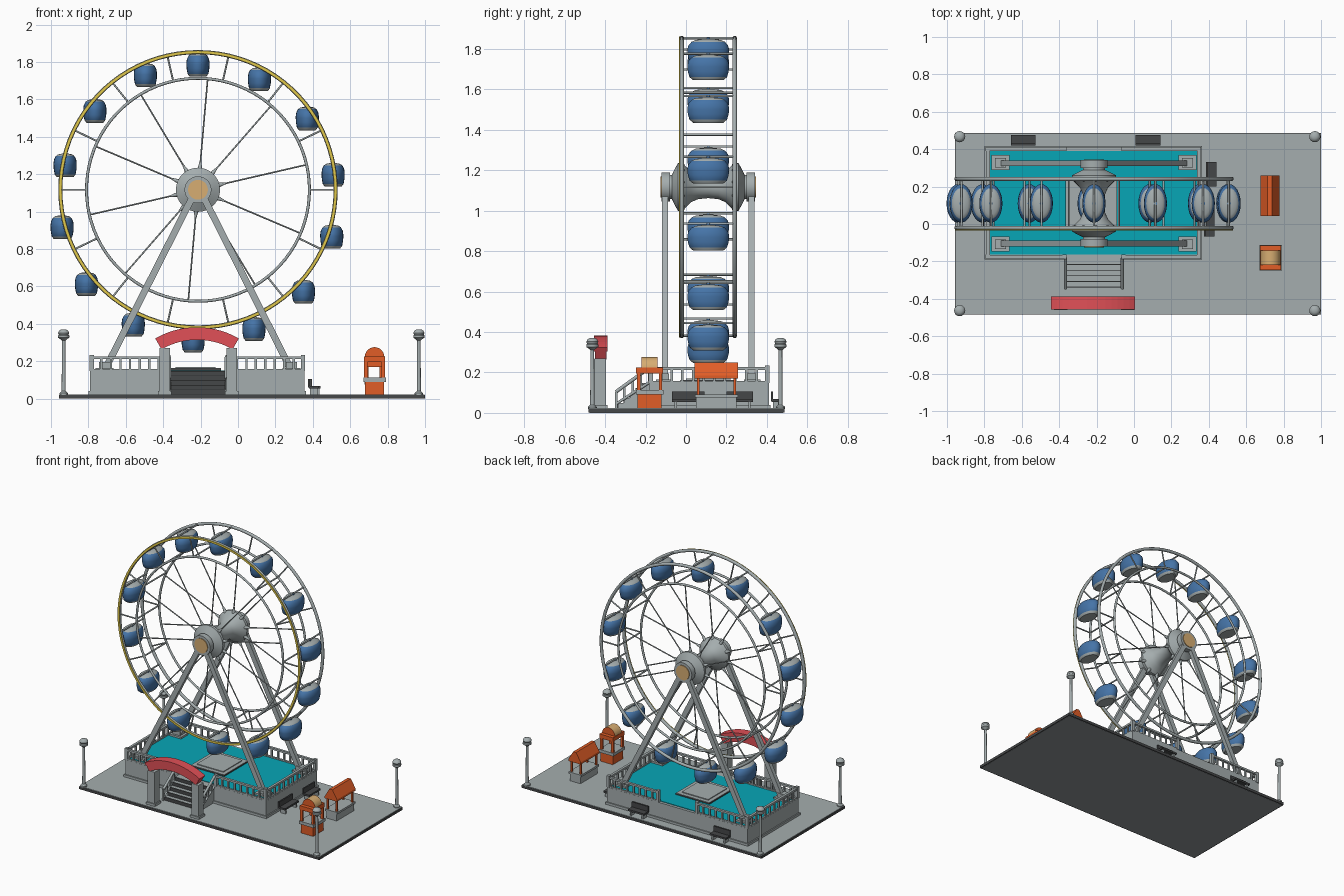
import bpy, bmesh, math
from mathutils import Vector, Matrix

if "Cube" in bpy.data.objects:
    bpy.data.objects.remove(bpy.data.objects["Cube"])

def mat(name, *c):
    m = bpy.data.materials.new(name)
    m.diffuse_color = (*c, 1)
    m.use_nodes = True
    m.node_tree.nodes["Principled BSDF"].inputs["Base Color"].default_value = m.diffuse_color
    return m

GRAY = mat("steel gray", .375, .42, .425)
UNDER = mat("underside gray", .27, .295, .305)
DARK = mat("dark gray", .06, .063, .065)
BLUE = mat("cabin blue", .06, .175, .39)
TEAL = mat("floor teal", .002, .38, .47)
RED = mat("arch red", .75, .08, .095)
ORANGE = mat("booth orange", .75, .11, .02)
TAN = mat("tan", .68, .42, .17)
YELLOW = mat("rim yellow", .75, .58, .07)

def finish(name, bm, *mats, smooth=False):
    bmesh.ops.recalc_face_normals(bm, faces=bm.faces)
    me = bpy.data.meshes.new(name)
    bm.to_mesh(me)
    bm.free()
    ob = bpy.data.objects.new(name, me)
    bpy.context.collection.objects.link(ob)
    for m in mats:
        me.materials.append(m)
    if smooth:
        bpy.ops.object.select_all(action='DESELECT')
        ob.select_set(True)
        bpy.context.view_layer.objects.active = ob
        bpy.ops.object.shade_smooth_by_angle(angle=math.radians(35))
    return ob

def box(bm, x0, x1, y0, y1, z0, z1):
    m = Matrix.Translation(((x0+x1)/2, (y0+y1)/2, (z0+z1)/2)) @ Matrix.Diagonal((x1-x0, y1-y0, z1-z0, 1))
    bmesh.ops.create_cube(bm, size=1, matrix=m)

def boxes(name, material, *items):
    bm = bmesh.new()
    for b in items:
        box(bm, *b)
    return finish(name, bm, material)

def rod(bm, a, b, r, r2=None, n=12):
    a, b = Vector(a), Vector(b)
    m = Matrix.Translation((a+b)/2) @ (b-a).to_track_quat('Z', 'Y').to_matrix().to_4x4()
    bmesh.ops.create_cone(bm, cap_ends=True, segments=n, radius1=r, radius2=r if r2 is None else r2,
                          depth=(b-a).length, matrix=m)

def lathe(bm, prof, n, m=Matrix(), closed=False):
    # revolve (radius, height) points about local z, then place with matrix m
    rings = [[bm.verts.new(m @ Vector((r*math.cos(k*math.tau/n), r*math.sin(k*math.tau/n), z)))
              for k in range(n)] for r, z in prof]
    pairs = list(zip(rings, rings[1:])) + ([(rings[-1], rings[0])] if closed else [])
    for p, q in pairs:
        for k in range(n):
            bm.faces.new((p[k], p[(k+1) % n], q[(k+1) % n], q[k]))
    if not closed:
        bm.faces.new(rings[0])
        bm.faces.new(rings[-1])

def prism(bm, pts, y0, y1):
    # extrude an (x, z) outline along y
    f = bm.faces.new([bm.verts.new((x, y0, z)) for x, z in pts])
    ext = bmesh.ops.extrude_face_region(bm, geom=[f])['geom']
    bmesh.ops.translate(bm, verts=[v for v in ext if isinstance(v, bmesh.types.BMVert)], vec=(0, y1-y0, 0))

# ---------- wheel ----------
CX, CY, CZ, HW = -.214, .11, 1.117, .131
ALONG_Y = Matrix.Translation((CX, CY, CZ)) @ Matrix.Rotation(-math.pi/2, 4, 'X')

def wp(deg, r, y):
    a = math.radians(deg)
    return Vector((CX + r*math.sin(a), y, CZ + r*math.cos(a)))

def ring(bm, R, r, off, sides=12):
    prof = [(R + r*math.cos(i*math.tau/sides), off + r*math.sin(i*math.tau/sides)) for i in range(sides)]
    lathe(bm, prof, 84, ALONG_Y, closed=True)

rims, struts, spokes = bmesh.new(), bmesh.new(), bmesh.new()
N, STEP = 14, 360/14
CABINS = [0] + [-(22.4 + 25.93*i) for i in range(N-1)]
for s in (-1, 1):
    y = CY + s*HW
    ring(rims, .736, .011, s*HW)
    ring(rims, .596, .008, s*HW)
    for i in range(N):
        a = (i+.5)*STEP
        rod(struts, wp(a, .596, y), wp(a, .736, y), .005)
    for i in range(10):
        a = 5 + i*36
        rod(spokes, wp(a, .08, y), wp(a, .596, y), .0042)
        rod(spokes, wp(a, .10, y), wp(a, .155, y), .015, .004)
for i in range(N):
    for a, r in ((CABINS[i], .736), ((i+.5)*STEP, .596)):
        rod(struts, wp(a, r, CY-HW), wp(a, r, CY+HW), .0055)
finish("wheel_rims", rims, GRAY, smooth=True)
finish("wheel_struts", struts, GRAY, smooth=True)
finish("wheel_spokes", spokes, GRAY, smooth=True)
# flat light band on the front face of the front rim
bm = bmesh.new()
lathe(bm, [(.7285, -HW-.009), (.7285, -HW-.0135), (.7435, -HW-.0135), (.7435, -HW-.009)], 84, ALONG_Y, closed=True)
finish("rim_light_band", bm, YELLOW, smooth=True)

# hub spindle with flared flanges, and end caps
half = [(.055, 0), (.06, .05), (.075, .085), (.105, .115), (.118, .13), (.118, .15), (.09, .165),
        (.06, .18), (.06, .19), (.072, .19), (.072, .231)]
bm = bmesh.new()
lathe(bm, [(r, -z) for r, z in half[:0:-1]] + half, 32, ALONG_Y)
finish("hub", bm, GRAY, smooth=True)
bm = bmesh.new()
for s in (-1, 1):
    rod(bm, (CX, CY+s*.229, CZ), (CX, CY+s*.236, CZ), .053, n=32)
finish("hub_caps", bm, TAN, smooth=True)

# cabins hang upright below their pivots, gray roof cap and floor pan
prof = [(.72, -.063), (.9, -.048), (.98, -.02), (1, .004), (1, .012), (.95, .032), (.8, .05), (.6, .059), (.2, .064)]
for i in range(N):
    bm = bmesh.new()
    p = wp(CABINS[i], .738, CY)
    c = Vector((p.x, p.y, p.z-.07))
    lathe(bm, prof, 24, Matrix.Translation(c) @ Matrix.Diagonal((.062, .103, 1, 1)))
    for f in bm.faces:
        z = f.calc_center_median().z - c.z
        f.material_index = 1 if z > .053 or z < -.05 else 0
    rod(bm, p, (p.x, p.y, p.z-.012), .009)
    finish(f"cabin_{i+1}", bm, BLUE, GRAY, smooth=True)

# ---------- A-frame legs ----------
for label, s in (("front", -1), ("back", 1)):
    legs, feet = bmesh.new(), bmesh.new()
    for sx in (-1, 1):
        a, b = Vector((CX+sx*.50, CY+s*.218, .15)), Vector((CX+sx*.01, CY+s*.21, CZ))
        m = Matrix.Translation((a+b)/2) @ Matrix.Rotation(math.atan2(b.x-a.x, b.z-a.z), 4, 'Y')
        bmesh.ops.create_cube(legs, size=1, matrix=m @ Matrix.Diagonal((.036, .03, (b-a).length, 1)))
        box(feet, a.x-.048, a.x+.048, a.y-.04, a.y+.04, .145, .165)
        box(feet, a.x-.03, a.x+.03, a.y-.025, a.y+.025, .16, .195)
    finish(f"{label}_legs", legs, GRAY)
    finish(f"{label}_feet", feet, GRAY)

# ---------- ground and platform ----------
X0, X1, Y0, Y1 = -.79, .356, -.183, .41
boxes("ground_slab", DARK, (-.957, 1, -.483, .487, .001, .019))
boxes("ground_underside", UNDER, (-.95, .993, -.476, .48, 0, .003))
boxes("paving", GRAY, (-.955, .998, -.481, .485, .019, .023))
boxes("platform", GRAY, (X0, X1, Y0, Y1, .02, .148), (X0-.008, X1+.008, Y0-.008, Y1+.008, .02, .04))
boxes("platform_floor", TEAL, (X0+.02, X1-.02, Y0+.02, Y1-.02, .14, .152))
boxes("boarding_deck", DARK, (-.365, -.09, -.03, .25, .15, .161))
boxes("boarding_deck_top", GRAY, (-.363, -.092, -.028, .248, .16, .163), (-.335, -.12, .0, .22, .16, .169))

# railings with gaps at the stairs and at the back
bm = bmesh.new()
GAP = (-.372, -.056)
def rail(x0, y0, x1, y1):
    lx, ly = x1-x0, y1-y0
    n = max(2, round(max(lx, ly)/.052))
    box(bm, x0-.009, x1+.009, y0-.009, y1+.009, .212, .226)
    box(bm, x0-.007, x1+.007, y0-.007, y1+.007, .146, .158)
    for i in range(n+1):
        x, y = x0+lx*i/n, y0+ly*i/n
        w, top = (.011, .234) if i in (0, n) else (.006, .215)
        box(bm, x-w, x+w, y-w, y+w, .148, top)
for y in (Y0+.008, Y1-.008):
    rail(X0+.008, y, GAP[0], y)
    rail(GAP[1], y, X1-.008, y)
for x in (X0+.008, X1-.008):
    rail(x, Y0+.008, x, Y1-.008)
finish("railings", bm, GRAY)

# stairs: gray steps with dark riser plates, sloped handrails
steps, risers, hand = bmesh.new(), bmesh.new(), bmesh.new()
for i in range(5):
    y, z = -.335+i*.03, .023+(i+1)*.025
    box(steps, -.36, -.068, y, Y0+.004, .02, z)
    box(risers, -.36, -.068, y-.004, y+.002, z-.025, z-.001)
for x in (-.366, -.062):
    a, b = Vector((x, -.345, .105)), Vector((x, Y0, .222))
    rod(hand, a, b, .009)
    rod(hand, (x, -.345, .045), (x, Y0, .15), .007)
    for k in range(5):
        p = a.lerp(b, k/4)
        box(hand, x-.006, x+.006, p.y-.006, p.y+.006, .02 if k == 0 else p.z-.065, p.z)
finish("stair_steps", steps, GRAY)
finish("stair_risers", risers, DARK)
finish("stair_handrails", hand, GRAY)

# ---------- entrance arch ----------
boxes("arch_pillars", GRAY, *[b for x in (-.391, -.033) for b in (
    (x-.028, x+.028, -.452, -.395, .02, .27), (x-.036, x+.036, -.46, -.387, .02, .04))])
def arc(r, k):
    a = math.radians(-30 + 60*k/14)
    return (-.219 + r*math.sin(a), -.065 + r*math.cos(a))
def band(bm, r0, r1, y0, y1):
    prism(bm, [arc(r1, k) for k in range(15)] + [arc(r0, k) for k in range(14, -1, -1)], y0, y1)
bm = bmesh.new()
band(bm, .38, .447, -.45, -.394)
band(bm, .425, .447, -.456, -.388)
finish("entrance_arch", bm, RED)

# ---------- lamp posts ----------
head = [(.022, .02), (.022, .03), (.011, .04), (.009, .31), (.018, .318), (.03, .326), (.03, .338),
        (.026, .342), (.03, .352), (.024, .364), (.012, .371)]
for i, (x, y) in enumerate(((-.932, .467), (.967, .467), (-.932, -.463), (.967, -.463))):
    bm = bmesh.new()
    lathe(bm, head, 16, Matrix.Translation((x, y, 0)))
    finish(f"lamp_post_{i+1}", bm, GRAY, smooth=True)

# ---------- ticket booth with vaulted roof ----------
bx, by = .73, -.18
posts = [(bx+sx*.046-.009, bx+sx*.046+.009, by+sy*.054-.008, by+sy*.054+.008, .09, .2)
         for sx in (-1, 1) for sy in (-1, 1)]
boxes("ticket_booth", ORANGE, (bx-.05, bx+.05, by-.06, by+.06, .02, .09),
      (bx-.055, bx+.055, by-.066, by+.066, .195, .225), *posts)
boxes("ticket_counter", GRAY, (bx-.06, bx+.06, by-.068, by+.068, .09, .112))
def dome(r):
    return [(bx+r*math.cos(k*math.pi/12), .22+r*1.05*math.sin(k*math.pi/12)) for k in range(13)]
bm = bmesh.new()
prism(bm, dome(.053), by-.037, by+.037)
finish("ticket_booth_vault", bm, TAN, smooth=True)
bm = bmesh.new()
prism(bm, dome(.053), by-.039, by-.037)
prism(bm, dome(.053), by+.037, by+.039)
finish("ticket_booth_gables", bm, ORANGE)

# ---------- snack stall with gable roof ----------
sx0, sy0 = .727, .15
boxes("stall_counter", GRAY, (sx0-.042, sx0+.042, sy0-.1, sy0+.1, .02, .075),
      (sx0-.05, sx0+.05, sy0-.106, sy0+.106, .075, .09))
boxes("stall_posts", ORANGE, *[(sx0+i*.036-.006, sx0+i*.036+.006, sy0+j*.09-.006, sy0+j*.09+.006, .09, .19)
                               for i in (-1, 1) for j in (-1, 1)])
bm = bmesh.new()
prism(bm, [(sx0-.05, .17), (sx0+.05, .17), (sx0+.05, .185), (sx0+.012, .248), (sx0-.012, .248), (sx0-.05, .185)],
      sy0-.108, sy0+.108)
finish("stall_roof", bm, ORANGE)

# ---------- benches: backrest faces the platform ----------
for i, (x, y, ang) in enumerate(((-.592, .45, 180), (.075, .45, 180), (.415, .266, 90), (.405, .012, 90))):
    m = Matrix.Translation((x, y, 0)) @ Matrix.Rotation(math.radians(ang), 4, 'Z')
    L = .08 if i == 3 else .066
    for name, material, parts in (
            ("bench", DARK, ((-L, L, -.026, .026, .055, .068), (-L, L, .02, .03, .06, .105))),
            ("bench_legs", GRAY, ((-L+.012, -L+.024, -.02, .02, .02, .056), (L-.024, L-.012, -.02, .02, .02, .056)))):
        ob = boxes(f"{name}_{i+1}", material, *parts)
        ob.data.transform(m)
